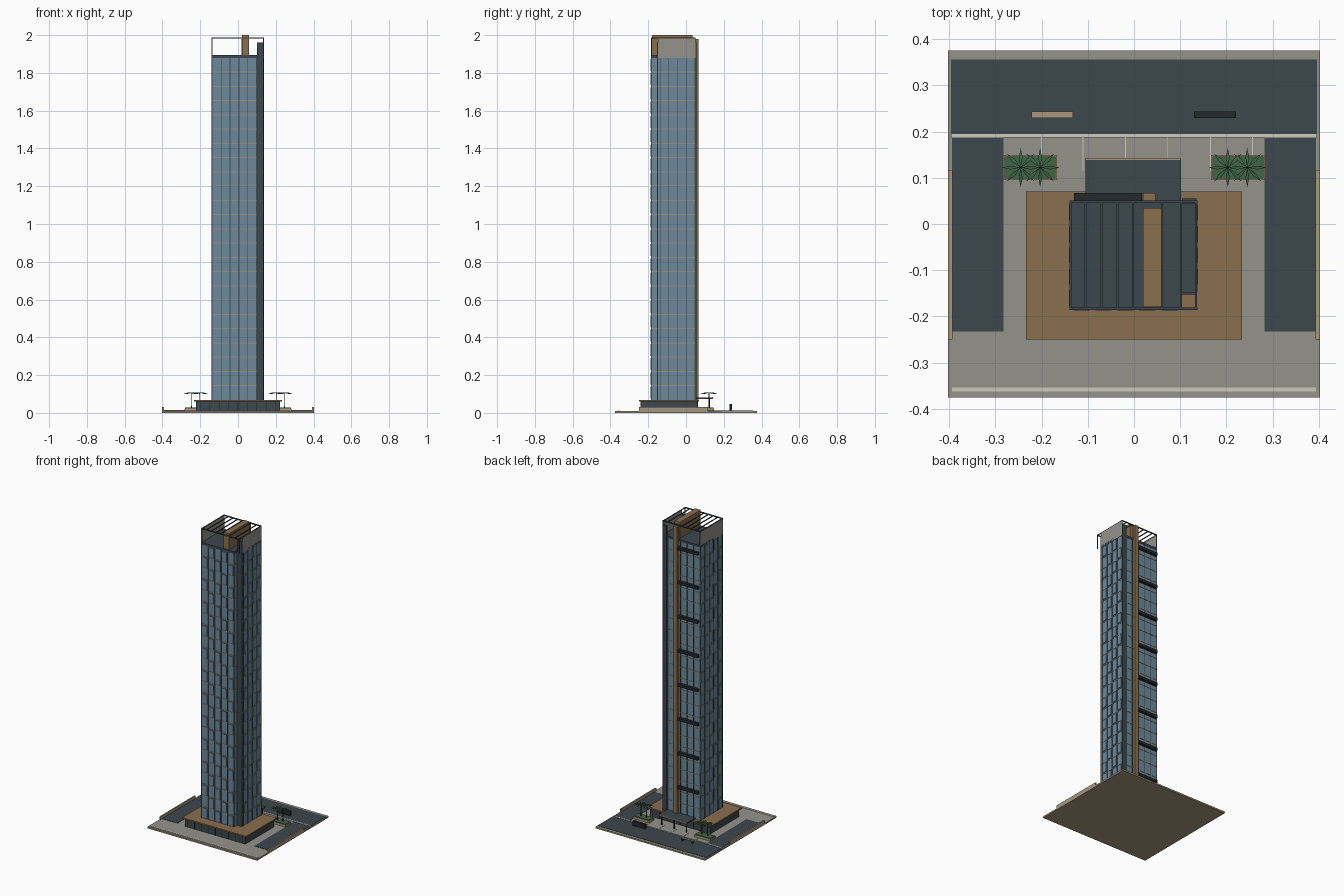
import bpy, bmesh, math
from mathutils import Matrix, Vector

if "Cube" in bpy.data.objects:
    bpy.data.objects.remove(bpy.data.objects["Cube"])


def mat(name, rgb):
    m = bpy.data.materials.new(name)
    lin = [(c / 255 / 12.92) if c < 11 else ((c / 255 + 0.055) / 1.055) ** 2.4 for c in rgb]
    m.diffuse_color = (*lin, 1)
    m.use_nodes = True
    m.node_tree.nodes["Principled BSDF"].inputs["Base Color"].default_value = m.diffuse_color
    return m


GLASS = mat("blue_glass", (110, 137, 155))
DARK = mat("dark_slate", (60, 71, 77))
BLACK = mat("black_metal", (34, 40, 44))
WOOD = mat("warm_timber", (138, 111, 78))
STONE = mat("beige_stone", (168, 152, 126))
PAVE = mat("grey_paving", (148, 147, 139))
LINE = mat("pale_paint", (204, 203, 188))
LEAF = mat("leaf_green", (62, 101, 68))


def add_box(bm, b):
    x0, x1, y0, y1, z0, z1 = b
    m = Matrix.Translation(((x0 + x1) / 2, (y0 + y1) / 2, (z0 + z1) / 2))
    m = m @ Matrix.Diagonal((x1 - x0, y1 - y0, z1 - z0, 1))
    bmesh.ops.create_cube(bm, size=1, matrix=m)


def finish(name, bm, material):
    me = bpy.data.meshes.new(name)
    bm.to_mesh(me)
    bm.free()
    me.materials.append(material)
    ob = bpy.data.objects.new(name, me)
    bpy.context.collection.objects.link(ob)
    return ob


def boxes(name, material, *items):
    """One object made of boxes given as x0, x1, y0, y1, z0, z1."""
    bm = bmesh.new()
    for b in items:
        add_box(bm, b)
    return finish(name, bm, material)


def both(x0, x1, *rest):
    """A box and its mirror image across x = 0."""
    return [(x0, x1, *rest), (-x1, -x0, *rest)]


# Site: slab, paving, roads, kerbs, parking lines and boundary walls
boxes("base_slab", STONE, (-.402, .402, -.375, .375, 0, .007))
boxes("paving", PAVE, (-.402, .402, -.375, .375, .007, .010))
boxes("roads", DARK, (-.396, .396, .195, .356, .010, .012),
      *both(.282, .394, -.232, .187, .010, .012))
boxes("kerbs", LINE, (-.396, .396, .187, .195, .010, .014),
      (-.394, .394, -.362, -.354, .010, .013))
boxes("parking_lines", LINE, *[(x - .001, x + .001, .115, .187, .010, .0115)
                               for x in (-.2, -.11, -.018, .073, .165, .256)])
boxes("boundary_walls", STONE, *both(.393, .402, -.25, .117, .007, .03))

# Podium with overhanging timber roof
boxes("podium", DARK, (-.222, .222, -.24, .062, .010, .060))
boxes("podium_roof", WOOD, (-.234, .234, -.25, .07, .060, .069))
boxes("podium_mullions", BLACK,
      *[(x / 20 - .0015, x / 20 + .0015, -.242, .064, .010, .060) for x in range(-4, 5)])

# Entrance canopy
boxes("canopy", DARK, (-.105, .102, .05, .138, .074, .082))
boxes("canopy_edge", STONE, (-.105, .102, .138, .143, .074, .083))
boxes("canopy_posts", BLACK, *both(.088, .094, .122, .128, .010, .074),
      (-.003, .003, .122, .128, .010, .074))

# Glass shaft with one notched front corner
X0, XN, X1 = -.137, .1, .134
Y0, YN, Y1 = -.183, -.148, .048
Z0, Z1, FLOORS = .069, 1.88, 24
step = (Z1 - Z0) / FLOORS
boxes("tower_glass", GLASS, (X0, XN, Y0, Y1, Z0, Z1), (XN, X1, YN, Y1, Z0, Z1))

# Floor bands follow the notched outline
bands = []
e = .002
for i in range(1, FLOORS):
    z = Z0 + i * step
    bands += [(X0 - e, XN + e, Y0 - e, Y1 + e, z - .0025, z + .0025),
              (XN, X1 + e, YN - e, Y1 + e, z - .0025, z + .0025)]
boxes("floor_bands", PAVE, *bands)

# Vertical mullions on all sides
w, d = .0016, .003
mull = []
for i in range(6):
    x = X0 + (XN - X0) * i / 5
    mull += [(x - w, x + w, Y0 - d, Y0, Z0, Z1), (x - w, x + w, Y1, Y1 + d, Z0, Z1)]
for i in range(6):
    y = Y0 + (Y1 - Y0) * i / 5
    mull.append((X0 - d, X0, y - w, y + w, Z0, Z1))
    if y > YN:
        mull.append((X1, X1 + d, y - w, y + w, Z0, Z1))
boxes("mullions", DARK, *mull)

# Projecting window panes in a staggered pattern
panes = []
for f in range(FLOORS):
    z0, z1 = Z0 + f * step + .006, Z0 + (f + 1) * step - .006
    k = f % 2
    for i in range(k, 5, 2):
        xa, ya = X0 + i * .0474, Y0 + i * .0462
        panes.append((xa + .006, xa + .041, Y0 - .004, Y0, z0, z1))
        panes.append((X0 - .004, X0, ya + .006, ya + .040, z0, z1))
        if i > 0:
            panes.append((X1, X1 + .004, ya + .006, ya + .040, z0, z1))
boxes("window_panes", GLASS, *panes)

# Dark corner strips, rear timber fin and rear service ledges
boxes("corner_strips", DARK, (XN, X1 + .001, YN - .005, YN, Z0, 1.96),
      (XN + .004, X1 + .001, Y1 - .004, .055, Z0, 1.96),
      (X0 - .003, X0 + .002, Y0 - .003, Y0 + .002, Z0, Z1))
boxes("rear_fin", WOOD, (.019, .047, Y1, .067, Z0, 1.98))
boxes("rear_ledges", BLACK, *[(-.13, .017, Y1, .067, z - .009, z + .009)
                              for z in [Z1 - .04 - i * 3 * step for i in range(8)]])

# Roof deck, side screens, open frame and timber roof fin
boxes("roof_deck", DARK, (X0 - .003, XN + .002, Y0 - .003, Y1 + .002, Z1, 1.894),
      (XN, X1 + .003, YN, Y1 + .002, Z1, 1.894))
boxes("roof_screens", PAVE, (X0 - .003, X0 + .001, Y0 - .002, Y1 + .002, Z1, 1.982),
      (X1 - .001, X1 + .003, YN, Y1 + .002, Z1, 1.982))
rails = [(X0 - .003, X1 + .003, y - .0025, y + .0025, 1.981, 1.988) for y in (Y0, Y1)]
rails += [(x - .002, x + .002, Y0, Y1, 1.981, 1.987)
          for x in (-.137, -.105, -.07, -.036, -.002, .06, .102, .134)]
rails += [(x - .002, x + .002, y - .002, y + .002, 1.89, 1.985)
          for x in (X0, X1) for y in (Y0, Y1)]
boxes("roof_frame", DARK, *rails)
boxes("roof_fin", WOOD, (.02, .059, -.18, .035, 1.89, 2.0))

# Planters
boxes("planters", STONE, *both(.167, .283, .095, .149, .010, .024))
boxes("planting", LEAF, *both(.17, .28, .098, .146, .024, .028))

# Trees: slim trunks with eight drooping fronds each
trunks, fronds = bmesh.new(), bmesh.new()
for tx in (-.245, -.203, .203, .245):
    bmesh.ops.create_cone(trunks, segments=6, radius1=.003, radius2=.002, depth=.078,
                          cap_ends=True, matrix=Matrix.Translation((tx, .122, .066)))
    c = Vector((tx, .122, .106))
    for k in range(8):
        a = k * math.pi / 4
        out, side = Vector((math.cos(a), math.sin(a), 0)), Vector((-math.sin(a), math.cos(a), 0))
        mid = c + out * .022
        pts = [c, mid + side * .004, c + out * .042 - Vector((0, 0, .007)), mid - side * .004]
        fronds.faces.new([fronds.verts.new(p) for p in pts])
finish("tree_trunks", trunks, BLACK)
tree = finish("tree_fronds", fronds, LEAF)
tree.modifiers.new("thickness", 'SOLIDIFY').thickness = .002

# Street furniture: bench and dark information board
boxes("bench_seat", STONE, (-.222, -.132, .229, .243, .027, .031))
boxes("bench_legs", BLACK, (-.218, -.208, .231, .241, .012, .027),
      (-.146, -.136, .231, .241, .012, .027))
boxes("information_board", BLACK, (.13, .221, .229, .243, .018, .047))
boxes("board_posts", DARK, (.137, .143, .233, .239, .012, .018),
      (.208, .214, .233, .239, .012, .018))
